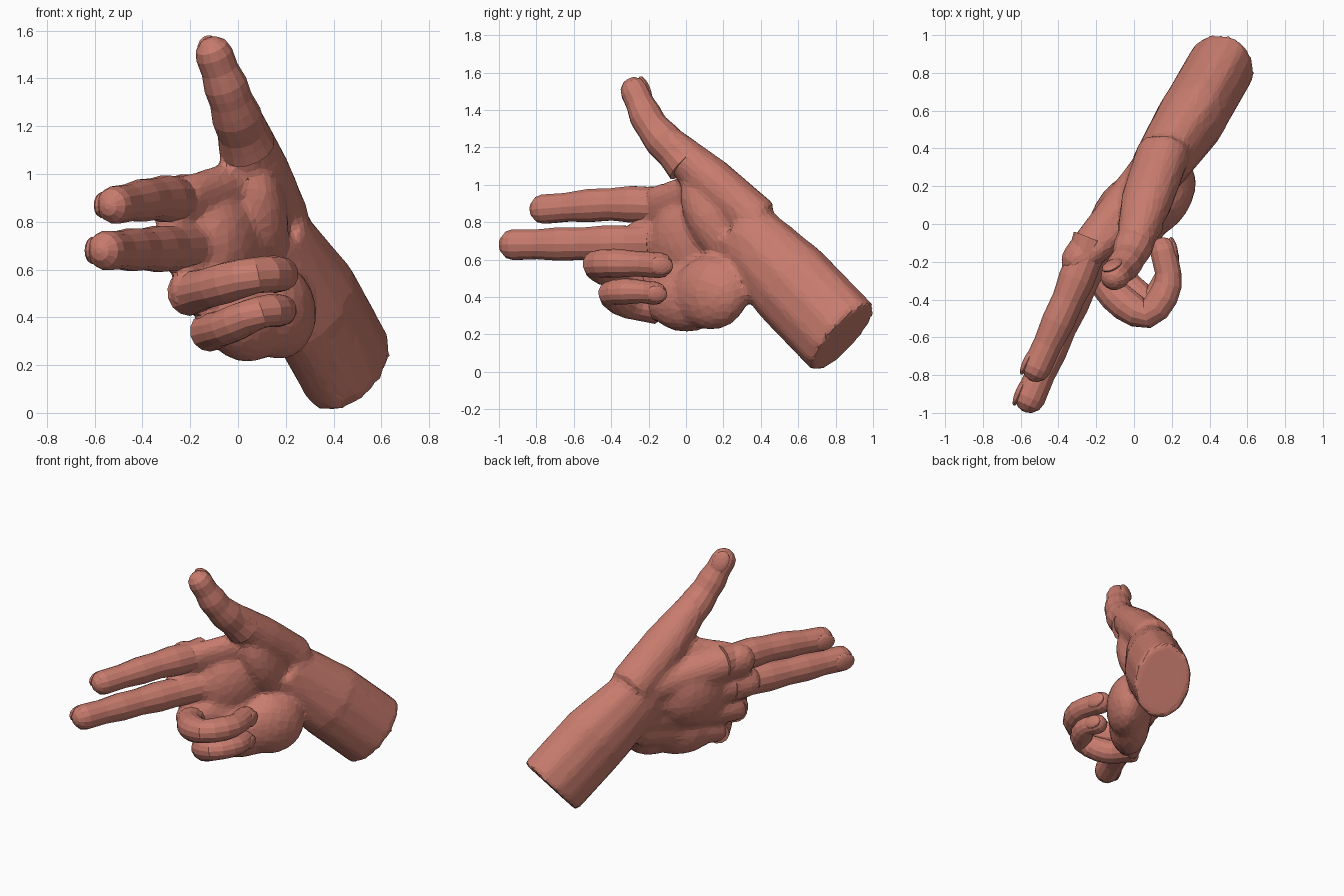
import bpy, bmesh, math
from mathutils import Vector, Matrix

if "Cube" in bpy.data.objects:
    bpy.data.objects.remove(bpy.data.objects["Cube"])

skin = bpy.data.materials.new("warm_skin")
skin.use_nodes = True
skin.diffuse_color = (.58, .2, .155, 1)
skin.node_tree.nodes["Principled BSDF"].inputs["Base Color"].default_value = skin.diffuse_color

PALM = Vector((.86, -.5, 0))   # direction the palm faces
UP = Vector((0, 0, 1))
THUMB_FRONT = Vector((.3, -.9, -.3))


def spline(points, steps):
    """Smooth path through the points, as positions."""
    pts = [Vector(p) for p in points]
    pts = [pts[0] * 2 - pts[1]] + pts + [pts[-1] * 2 - pts[-2]]
    path = []
    for a, b, c, d in zip(pts, pts[1:], pts[2:], pts[3:]):
        for k in range(steps):
            t = k / steps
            path.append(b + (c - a) * t / 2 + (a - b * 2.5 + c * 2 - d / 2) * t ** 2
                        + (b * 3 - a - c * 3 + d) * t ** 3 / 2)
    return path + [pts[-2]]


def loft(bm, path, across, thick, side, sides=12, round_end=True):
    """Skin elliptical rings along a path, ending in a dome or a flat cut."""
    rings = []
    for i, centre in enumerate(path):
        tangent = (path[min(i + 1, len(path) - 1)] - path[max(i - 1, 0)]).normalized()
        rings.append((centre, across[i], thick[i], tangent))
    if round_end:
        centre, a, b, tangent = rings[-1]
        for k in (math.pi / 6, math.pi / 3, math.pi * .45):
            rings.append((centre + tangent * b * math.sin(k),
                          a * math.cos(k), b * math.cos(k), tangent))
    loops = []
    for centre, a, b, tangent in rings:
        n = (side - tangent * side.dot(tangent)).normalized()
        w = tangent.cross(n)
        angles = [math.tau * (k + .5) / sides for k in range(sides)]
        loops.append([bm.verts.new(centre + w * a * math.cos(q) + n * b * math.sin(q))
                      for q in angles])
    for low, high in zip(loops, loops[1:]):
        for k in range(sides):
            j = (k + 1) % sides
            bm.faces.new((low[k], low[j], high[j], high[k]))
    bm.faces.new(loops[0][::-1])
    bm.faces.new(loops[-1])


def tube(bm, start, end, r_start, r_end, flat=.9, side=PALM, round_end=True):
    """Tapering limb between two points."""
    path = [Vector(start).lerp(Vector(end), k / 3) for k in range(4)]
    across = [r_start + (r_end - r_start) * k / 3 for k in range(4)]
    loft(bm, path, across, [r * flat for r in across], side, round_end=round_end)


def ball(bm, centre, size, axis):
    """Ellipsoid whose third axis is aimed."""
    turn = Vector(axis).to_track_quat("Z", "Y").to_matrix().to_4x4()
    m = Matrix.Translation(centre) @ turn @ Matrix.Diagonal((*size, 1))
    bmesh.ops.create_uvsphere(bm, u_segments=16, v_segments=10, radius=1, matrix=m)


def finish(name, bm):
    bmesh.ops.recalc_face_normals(bm, faces=bm.faces)
    mesh = bpy.data.meshes.new(name)
    bm.to_mesh(mesh)
    bm.free()
    mesh.materials.append(skin)
    ob = bpy.data.objects.new(name, mesh)
    bpy.context.collection.objects.link(ob)
    return ob


def finger(name, points, r_base, r_tip, side, nail_out):
    """Tapering digit with swollen joints, plus its fingernail."""
    path = spline(points, 12 // (len(points) - 1))
    last = len(path) - 1
    radii = [(r_base + (r_tip - r_base) * i / last) * (1 + .04 * math.cos(6 * math.pi * i / last))
             for i in range(len(path))]
    bm = bmesh.new()
    loft(bm, path, radii, [r * .96 for r in radii], side, sides=14)
    finish(name, bm)

    tangent = (path[-1] - path[-2]).normalized()
    out = (nail_out - tangent * nail_out.dot(tangent)).normalized()
    frame = Matrix((out.cross(tangent), tangent, out)).transposed().to_4x4()
    place = Matrix.Translation(path[-1] + out * r_tip * .78 - tangent * r_tip * .1)
    size = Matrix.Diagonal((r_tip * .72, r_tip, .022, 1))
    bm = bmesh.new()
    bmesh.ops.create_uvsphere(bm, u_segments=14, v_segments=8, radius=1,
                              matrix=place @ frame @ size)
    finish(name + "_nail", bm)


# Forearm, widest halfway to the flat cut
bm = bmesh.new()
tube(bm, (.13, .3, .74), (.31, .57, .46), .2, .25, flat=.76)
tube(bm, (.31, .57, .46), (.465, .84, .18), .25, .25, flat=.74, round_end=False)

# Palm: four rays and a filling slab
knuckles = [(-.29, -.19, .89), (-.29, -.27, .7), (-.21, -.25, .51), (-.11, -.18, .35)]
for i, knuckle in enumerate(knuckles):
    wrist = Vector((.12, .33, .76)).lerp((.17, .28, .46), i / 3)
    tube(bm, wrist, knuckle, .125, .112 - i * .008)
ball(bm, (-.07, .04, .7), (.25, .25, .15), PALM)

# Heel of the hand, thumb base and web
ball(bm, (.17, .13, .42), (.13, .2, .22), (-.5, -.8, .1))
ball(bm, (.04, 0, .38), (.13, .17, .24), (-.6, -.8, 0))
ball(bm, (.1, .13, .82), (.11, .13, .26), (-.1, -.4, .8))
tube(bm, (.16, .39, .79), (.07, .13, 1.02), .15, .145, side=THUMB_FRONT)
tube(bm, (.07, .13, 1.02), (0, -.11, 1.24), .145, .1, side=THUMB_FRONT)
tube(bm, (.05, .1, .98), (-.2, -.15, .91), .1, .09, flat=.75)
hand = finish("palm_and_forearm", bm)
blend = hand.modifiers.new("blend", "REMESH")
blend.mode = "VOXEL"
blend.voxel_size = .02
soften = hand.modifiers.new("soften", "SMOOTH")
soften.iterations = 10
facets = hand.modifiers.new("facets", "DECIMATE")
facets.ratio = .15

# Two pointing fingers
finger("index_finger", [(-.22, -.08, .89), (-.35, -.4, .895), (-.515, -.76, .87)],
       .106, .077, PALM, -PALM)
finger("middle_finger", [(-.22, -.17, .69), (-.39, -.55, .685), (-.55, -.92, .68)],
       .102, .081, PALM, -PALM)

# Two curled fingers
finger("ring_finger", [(-.21, -.21, .5), (-.1, -.38, .53), (.07, -.475, .575),
                       (.18, -.32, .58), (.155, -.14, .57)], .095, .069, UP, PALM)
finger("little_finger", [(-.12, -.16, .34), (-.05, -.31, .36), (.09, -.4, .42),
                         (.18, -.27, .43), (.165, -.165, .42)], .084, .062, UP, PALM)

# Raised thumb
finger("thumb", [(.04, 0, 1.11), (-.03, -.18, 1.31), (-.1, -.275, 1.5)],
       .113, .076, THUMB_FRONT, -THUMB_FRONT)
